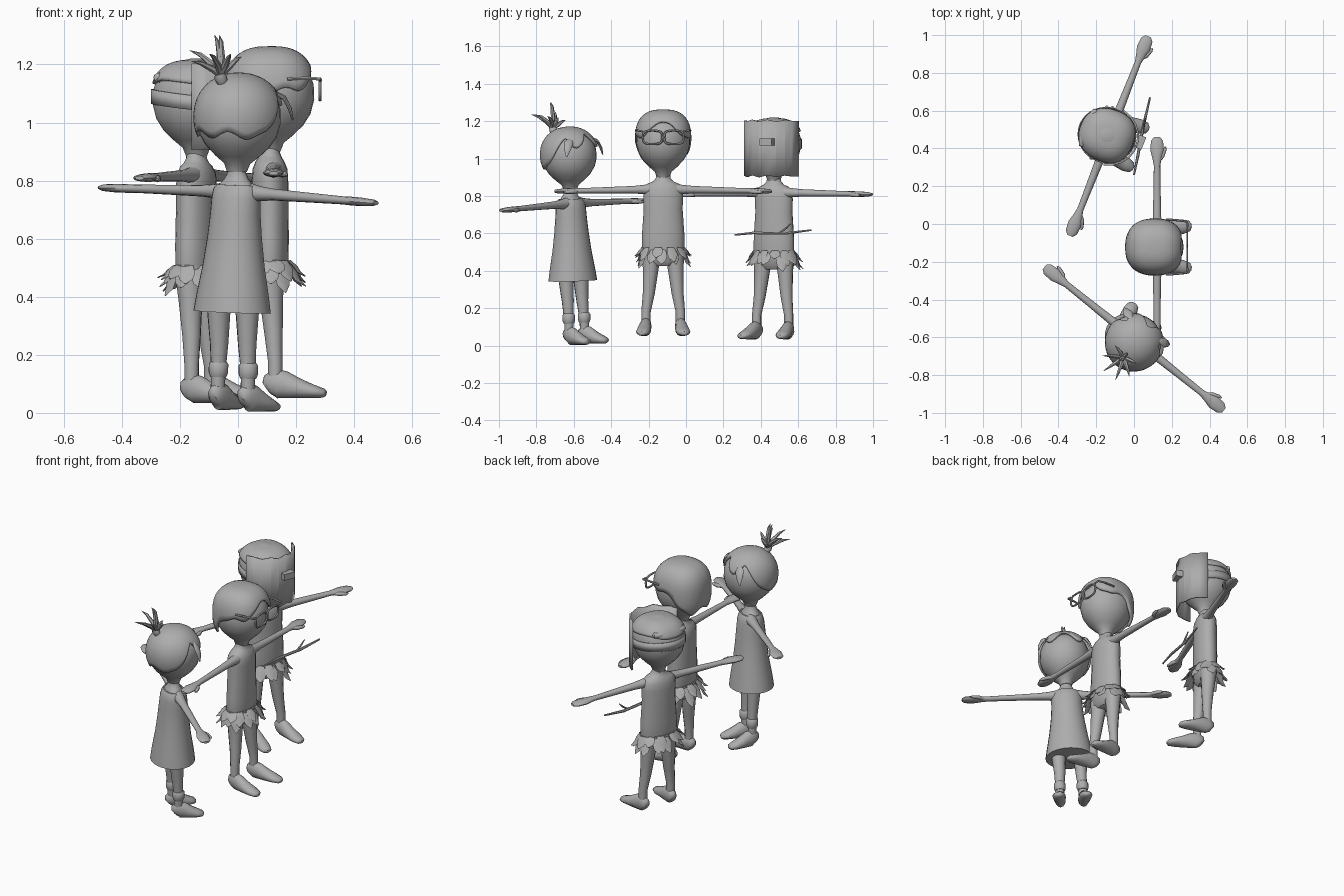
import bpy, bmesh, math, random
from mathutils import Vector, Matrix

if "Cube" in bpy.data.objects:
    bpy.data.objects.remove(bpy.data.objects["Cube"])

random.seed(4)
V = Vector
grey = bpy.data.materials.new("plain_grey")
grey.diffuse_color = (0.42, 0.42, 0.42, 1)
grey.use_nodes = True
grey.node_tree.nodes["Principled BSDF"].inputs["Base Color"].default_value = grey.diffuse_color


def finish(name, bm, M, thick=0, sharp=50):
    """Turn a bmesh into a smooth shaded object, placed by M."""
    bmesh.ops.recalc_face_normals(bm, faces=bm.faces)
    me = bpy.data.meshes.new(name)
    bm.to_mesh(me)
    bm.free()
    me.transform(M)
    me.materials.append(grey)
    for p in me.polygons:
        p.use_smooth = True
    me.set_sharp_from_angle(angle=math.radians(sharp))
    ob = bpy.data.objects.new(name, me)
    bpy.context.collection.objects.link(ob)
    if thick:
        mod = ob.modifiers.new("thickness", 'SOLIDIFY')
        mod.thickness, mod.offset = thick, 0
    return ob


def tube(bm, pts, radii, ref=(0, 0, 1), n=12, closed=False):
    """Loft ellipses (a across, b towards ref) along a path."""
    pts, ref, m = [V(p) for p in pts], V(ref), len(pts)
    rings = []
    for i, (p, r) in enumerate(zip(pts, radii)):
        a, b = r if isinstance(r, tuple) else (r, r)
        nxt = pts[(i + 1) % m] if closed else pts[min(i + 1, m - 1)]
        t = (nxt - pts[i - 1 if closed else max(i - 1, 0)]).normalized()
        u = t.cross(ref).normalized()
        v = u.cross(t).normalized()
        rings.append([bm.verts.new(p + u * a * math.cos(k * math.tau / n) + v * b * math.sin(k * math.tau / n))
                      for k in range(n)])
    for i in range(m if closed else m - 1):
        A, B = rings[i], rings[(i + 1) % m]
        for k in range(n):
            bm.faces.new((A[k], A[(k + 1) % n], B[(k + 1) % n], B[k]))
    if not closed:
        bm.faces.new(rings[0])
        bm.faces.new(rings[-1])


def part(name, M, *tubes):
    bm = bmesh.new()
    for args in tubes:
        tube(bm, *args)
    return finish(name, bm, M)


def column(name, M, secs, n=20):
    """Upright body part from (z, half depth, half width)."""
    part(name, M, ([(0, 0, s[0]) for s in secs], [(s[2], s[1]) for s in secs], (1, 0, 0), n))


def shell(name, M, fn, nu, nv, thick, wrap=True, sharp=50):
    """Open sheet from fn(u, v), solidified."""
    bm = bmesh.new()
    g = [[bm.verts.new(fn(i / nu, j / nv)) for j in range(nv + 1)] for i in range(nu + (not wrap))]
    for i in range(nu):
        A, B = g[i], g[(i + 1) % len(g)]
        for j in range(nv):
            bm.faces.new((A[j], B[j], B[j + 1], A[j + 1]))
    bmesh.ops.remove_doubles(bm, verts=bm.verts, dist=1e-5)
    finish(name, bm, M, thick, sharp)


def spow(x, p):
    return math.copysign(abs(x) ** p, x)


def hair(name, M, cz, rad, power, line, flat=2.0):
    """Rounded cap over the head down to the hairline height line(angle)."""
    rx, ry, rz = rad

    def fn(u, v):
        th = u * math.tau
        s = max(-0.95, min(0.95, (line(th) - cz) / rz))
        lo = math.asin(spow(s, power / 2))
        ph = lo + (math.pi / 2 - lo) * v
        r = max(math.cos(ph), 0) ** (2 / power)
        return (rx * r * spow(math.cos(th), 2 / flat), ry * r * spow(math.sin(th), 2 / flat),
                cz + rz * spow(math.sin(ph), 2 / power))
    shell(name, M, fn, 60, 12, 0.014)


HEAD = [(.85, .034), (.88, .045), (.905, .074), (.94, .108), (.98, .132), (1.03, .144), (1.08, .142),
        (1.12, .129), (1.155, .10), (1.177, .06), (1.187, .02)]


def limbs(who, M, span, arm_z, hip, ankle, shoe):
    """Mirrored arms, hands, legs and feet; local front is +x."""
    for side, s in (("left", 1), ("right", -1)):
        L = span
        arm = [(.05, .034, .034), (.10, .027, .025), (.16, .022, .02), (.30, .019, .017), (L - .15, .017, .014),
               (L - .11, .025, .015), (L - .07, .036, .015), (L - .02, .032, .012), (L, .016, .007)]
        part(f"{who}_{side}_arm", M,
             ([(.012, s * y, arm_z + .012 - .02 * y) for y, a, b in arm], [(a, b) for y, a, b in arm]),
             ([(.02, s * (L - .125), arm_z), (.04, s * (L - .10), arm_z - .002), (.054, s * (L - .065), arm_z - .004),
               (.056, s * (L - .05), arm_z - .004)], [.009, .012, .009, .004], (0, 0, 1), 8))
        part(f"{who}_{side}_leg", M,
             ([(.0, s * hip, .43), (.004, s * (hip + .005), .36), (.012, s * (hip * .5 + ankle * .5), .23),
               (.018, s * ankle, .13), (.018, s * ankle, .05)], [.05, .042, .032, .025, .025], (1, 0, 0)))
        # foot splayed a little outwards
        foot = [(-.032, .035, .016, .024), (-.022, .042, .026, .04), (.0, .052, .03, .052), (.03, .047, .033, .047),
                (.08, .034, .037, .034), (.13, .024, .038, .023), (.165, .018, .028, .016), (.175, .016, .012, .009)]
        F = M @ Matrix.Translation((.02, s * ankle, 0)) @ Matrix.Rotation(s * math.radians(7), 4, 'Z')
        part(f"{who}_{side}_shoe", F,
             ([(x * shoe, 0, z) for x, z, a, b in foot], [(a, b) for x, z, a, b in foot]))


def leaf_skirt(name, M):
    """Two layers of ragged leaves hanging from the waist."""
    leaves = []
    for layer in range(2):
        for i in range(12):
            th = (i + layer * .5) * math.tau / 12 + random.uniform(-.12, .12)
            d = V((math.cos(th), math.sin(th), 0))
            e = V((.07 * d.x, .112 * d.y, 0))
            out, drop = random.uniform(.02, .035) + .025 * abs(d.x), random.uniform(.06, .1) - .02 * layer
            z0 = .462 + .012 * layer
            leaves.append(([e + V((0, 0, z0)), e + d * out * .45 + V((0, 0, z0 - drop * .4)),
                            e + d * out * .7 + V((0, 0, z0 - drop * .75)), e + d * out * 1.15 + V((0, 0, z0 - drop))],
                           [(.02, .003), (.03, .004), (.024, .004), (.003, .002)], d, 6))
    part(name, M, *leaves)


def boy(who, M, span):
    column(who + "_torso", M, [(.375, .035, .075), (.40, .056, .10), (.46, .064, .115), (.55, .065, .113),
                               (.68, .064, .104), (.75, .063, .106), (.79, .06, .104), (.815, .05, .085),
                               (.828, .042, .055), (.845, .035, .04), (.875, .034, .036)])
    column(who + "_head", M, [(z, r * 1.06, r) for z, r in HEAD], 28)
    column(who + "_belt", M, [(.455, .068, .118), (.475, .068, .118)])
    limbs(who, M, span, .775, .062, .092, 1)
    leaf_skirt(who + "_leaf_skirt", M)


def place(x, y, z, yaw, roll=0):
    return (Matrix.Translation((x, y, z)) @ Matrix.Rotation(math.radians(yaw), 4, 'Z')
            @ Matrix.Rotation(math.radians(roll), 4, 'X'))


# ---- boy with glasses, facing +x
B = place(.11, -.122, .05, 0)
boy("glasses_boy", B, .582)
hair("glasses_boy_hair", B, 1.045, (.15, .144, .161), 2.7,
     lambda t: 1.03 + .09 * math.cos(t) + .025 * math.cos(4 * t) + .01 * math.sin(9 * t) * math.sin(t / 2), 2.4)
frames = []
for s in (1, -1):
    ring = []
    for i in range(24):
        c, q = math.cos(i * math.tau / 24), math.sin(i * math.tau / 24)
        ring.append((.172, s * .057 + .052 * spow(c, .6), 1.064 + .036 * spow(q, .6)))
    frames.append((ring, [.006] * 24, (1, 0, 0), 6, True))
    frames.append(([(.174, s * .108, 1.095), (.172, s * .135, 1.1), (.12, s * .142, 1.103), (.06, s * .146, 1.1)],
                   [.006] * 4, (0, 0, 1), 6))
part("glasses", B, *frames)

# ---- masked boy
K = place(-.143, .47, .033, -21.4)
boy("masked_boy", K, .567)
hair("masked_boy_hair", K, 1.035, (.148, .142, .142), 2.8, lambda t: 1.105 + .008 * math.cos(3 * t), 2.4)
part("masked_boy_hair_lip", K, ([(-.115 + .03 * (1 - math.cos(a)), .105 * math.sin(a), 1.122) for a in
     [-1.4 + i * .28 for i in range(11)]], [.005] + [(.022, .017)] * 9 + [.005]))
shell("mask_strap", K, lambda u, v: (.154 * math.cos(u * math.tau), .146 * math.sin(u * math.tau),
      1.015 + .05 * v - .018 * math.cos(u * math.tau)), 32, 1, .006)


def mask(u, v):
    a = math.radians(-76 + 154 * u)
    return (.166 * math.cos(a), .156 * math.sin(a), .873 + .297 * v + .006 * math.sin(u * 25))


shell("face_mask", K, mask, 9, 2, .01, False, 10)
bm = bmesh.new()
bmesh.ops.create_cube(bm, size=1, matrix=Matrix.Translation((.178, .03, 1.056)) @ Matrix.Diagonal((.04, .07, .038, 1)))
finish("mask_nose", bm, K)
part("stick", Matrix(), ([(0, .26, .592), (.02, .36, .603), (.052, .53, .6), (.085, .67, .618)],
     [.005, .008, .008, .005], (0, 0, 1), 6),
     ([(.048, .50, .602), (.055, .535, .628), (.06, .56, .652)], [.006, .005, .003], (1, 0, 0), 6))

# ---- girl in a dress, facing away to the right
G = place(-.032, -.596, .006, 51.3, 2.5)
column("girl_body", G, [(.70, .06, .08), (.745, .062, .088), (.775, .052, .072), (.80, .036, .045),
                        (.825, .03, .032), (.87, .032, .032)])
column("dress", G, [(.342, .124, .14), (.40, .117, .13), (.50, .10, .112), (.60, .088, .098), (.68, .08, .091),
                    (.735, .074, .09), (.765, .066, .086), (.78, .056, .074)], 24)
column("girl_head", G, [(.835 + (z - .86) * .95, r * 1.02, r * 1.0) for z, r in HEAD], 28)
limbs("girl", G, .608, .744, .058, .066, .8)
for side, s in (("left", 1), ("right", -1)):
    part(f"girl_{side}_sock", G, ([(.018, s * .066, z) for z in (.115, .13, .16, .17)],
                                  [.028, .034, .034, .026], (1, 0, 0)))
    # loose lock at each temple
    part(f"girl_{side}_lock", G, ([(.085, s * .09, 1.10), (.095, s * .122, 1.085), (.102, s * .142, 1.05),
                                   (.105, s * .155, 1.01)], [(.012, .007), (.026, .008), (.018, .007), .003],
                                  (.55, s * .83, 0), 8))


def girl_line(t):
    c = math.cos(t)
    back = .955 + .012 * math.cos(7 * t)
    front = 1.09 + .035 * math.cos(5 * t)
    k = max(0, min(1, (c + .25) / .75))
    return back + (front - back) * k


hair("girl_hair", G, 1.015, (.152, .148, .145), 2.15, girl_line)

# spiky tuft at the back of the crown
root = V((-.095, 0, 1.13))
spikes = [([root, root + V((-.012, 0, .02)), root + V((-.02, 0, .035))], [.018, .022, .016], (1, 0, 0), 10)]
for i in range(9):
    az = i * math.tau / 7
    up, out = (.14, .02) if i > 6 else (random.uniform(.03, .09), random.uniform(.07, .1))
    d = V((math.cos(az), math.sin(az), 0))
    b = root + V((-.016, 0, .025))
    back = V((-.03, 0, 0))
    spikes.append(([b, b + d * out * .3 + V((0, 0, up * .45)), b + d * out * .7 + back * .5 + V((0, 0, up * .85)),
                    b + d * out + back + V((0, 0, up))], [.008, .012, .008, .001], V((-d.y, d.x, 0)), 6))
part("girl_hair_tuft", G, *spikes)
